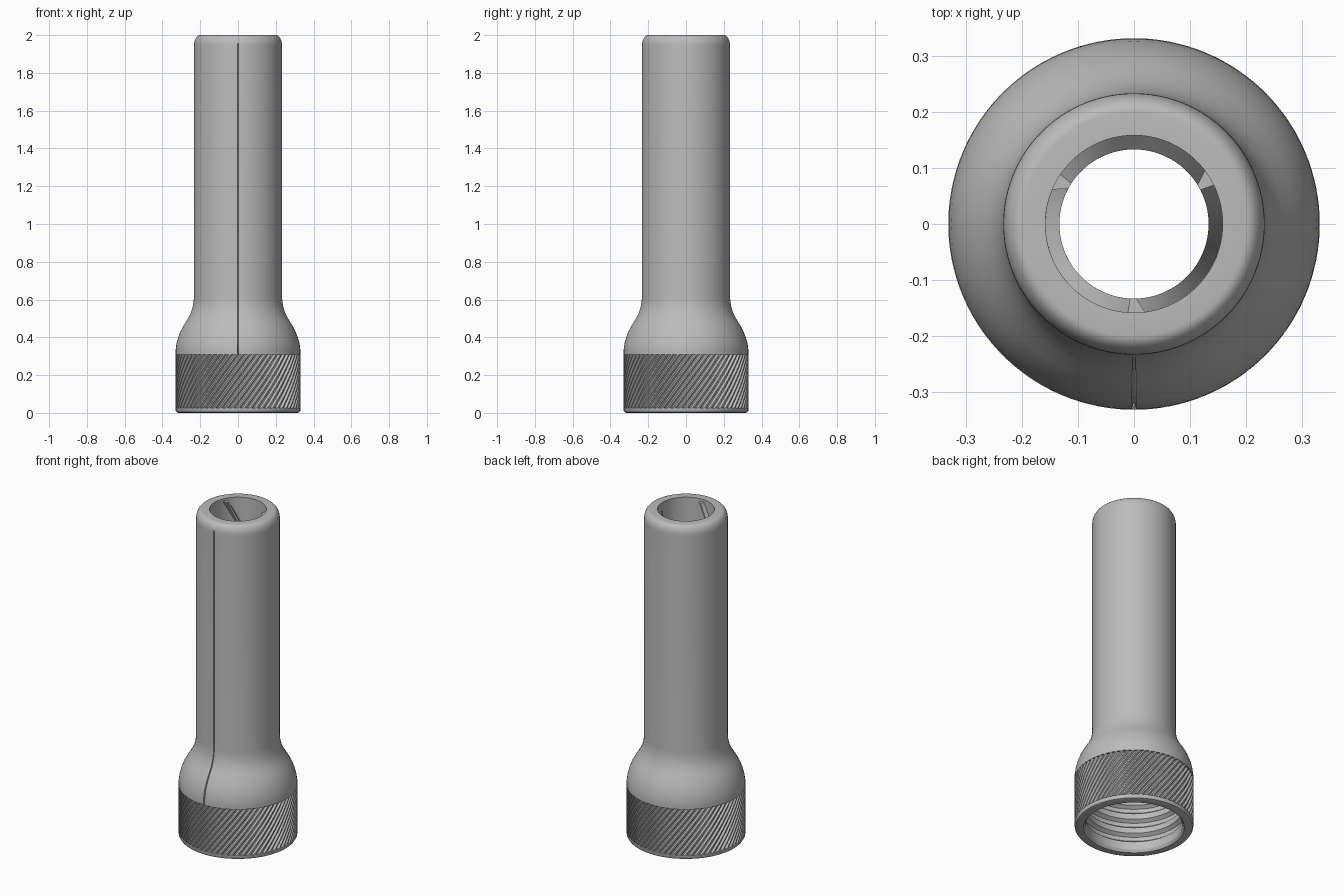
import bpy
import math

cube = bpy.data.objects.get("Cube")
if cube:
    bpy.data.objects.remove(cube)

metal = bpy.data.materials.new("satin grey")
metal.use_nodes = True
grey = (0.5, 0.5, 0.5, 1)
metal.diffuse_color = grey
metal.node_tree.nodes["Principled BSDF"].inputs["Base Color"].default_value = grey


def ring_mesh(name, rows, smooth_angle=32):
    """Join closed rows of points, wrapping in both directions."""
    n, m = len(rows[0]), len(rows)
    faces = [(i * n + j, i * n + (j + 1) % n,
              (i + 1) % m * n + (j + 1) % n, (i + 1) % m * n + j)
             for i in range(m) for j in range(n)]
    return finish(name, [p for row in rows for p in row], faces, smooth_angle)


def finish(name, verts, faces, smooth_angle):
    mesh = bpy.data.meshes.new(name)
    mesh.from_pydata(verts, [], faces)
    mesh.materials.append(metal)
    obj = bpy.data.objects.new(name, mesh)
    bpy.context.collection.objects.link(obj)
    bpy.ops.object.select_all(action='DESELECT')
    bpy.context.view_layer.objects.active = obj
    obj.select_set(True)
    bpy.ops.object.mode_set(mode='EDIT')
    bpy.ops.mesh.select_all(action='SELECT')
    bpy.ops.mesh.normals_make_consistent(inside=False)
    bpy.ops.object.mode_set(mode='OBJECT')
    bpy.ops.object.shade_smooth_by_angle(angle=math.radians(smooth_angle))
    return obj


def polar(r, a, z):
    return (r * math.cos(a), r * math.sin(a), z)


# Outside of the body, from base to mouth
outer = [(0.315, 0), (0.325, 0.004), (0.33, 0.012), (0.33, 0.026),
         (0.317, 0.028), (0.317, 0.308), (0.33, 0.31), (0.33, 0.335),
         (0.326, 0.365), (0.317, 0.4), (0.303, 0.435), (0.285, 0.468),
         (0.265, 0.5), (0.25, 0.53), (0.24, 0.56), (0.235, 0.59),
         (0.233, 0.62), (0.233, 1.94)]
outer += [(0.2 + 0.033 * math.cos(t), 1.945 + 0.055 * math.sin(t))
          for t in [math.pi / 2 * k / 8 for k in range(1, 9)]]
# Bore, shoulder and the grooved socket below
inner = [(0.158, 2.0), (0.157, 0.5), (0.2, 0.46), (0.27, 0.36)]
for k in range(3):
    z = 0.3 - k * 0.09
    inner += [(0.27, z), (0.29, z - 0.015), (0.29, z - 0.04), (0.27, z - 0.055)]
inner += [(0.27, 0.015), (0.28, 0)]

# Columns are evenly spaced, with three close ones at the front for the seam
front = -math.pi / 2
angles = [front - 0.012, front, front + 0.012]
angles += [front + 2 * math.pi * k / 96 for k in range(1, 96)]
rows = []
for r, z in outer:
    seam = 0.33 > z > 0.309 or 0.33 <= z < 1.95
    rows.append([polar(r - (0.012 if seam and j == 1 else 0), a, z)
                 for j, a in enumerate(angles)])
rows += [[polar(r, a, z) for a in angles] for r, z in inner]
ring_mesh("body", rows)

# Slanted knurling around the grip
teeth = 64
tooth = (0.331, 0.331, 0.319, 0.319)
rows = []
for k in range(15):
    z = 0.027 + 0.283 * k / 14
    rows.append([polar(tooth[j % 4], 2 * math.pi * j / (4 * teeth) + 0.65 * k / 14, z)
                 for j in range(4 * teeth)])
for z in (0.31, 0.027):
    turn = 0.65 if z > 0.1 else 0
    rows.append([polar(0.31, 2 * math.pi * j / (4 * teeth) + turn, z)
                 for j in range(4 * teeth)])
ring_mesh("knurled_grip", rows)

# Three spiral ribs winding down the bore
steps = 72
for i, start in enumerate((30, 150, 270)):
    verts, faces = [], []
    for k in range(steps + 1):
        z = 1.985 - 1.46 * k / steps
        a = math.radians(start) - 3.5 * (1.985 - z)
        verts += [polar(0.16, a - 0.07, z), polar(0.133, a - 0.05, z),
                  polar(0.133, a + 0.03, z), polar(0.16, a + 0.13, z)]
    for k in range(steps):
        for j in range(4):
            b, c = 4 * k + j, 4 * k + (j + 1) % 4
            faces.append((b, c, c + 4, b + 4))
    faces += [(0, 1, 2, 3), tuple(4 * steps + j for j in (3, 2, 1, 0))]
    finish("bore_rib_%d" % (i + 1), verts, faces, 25)
